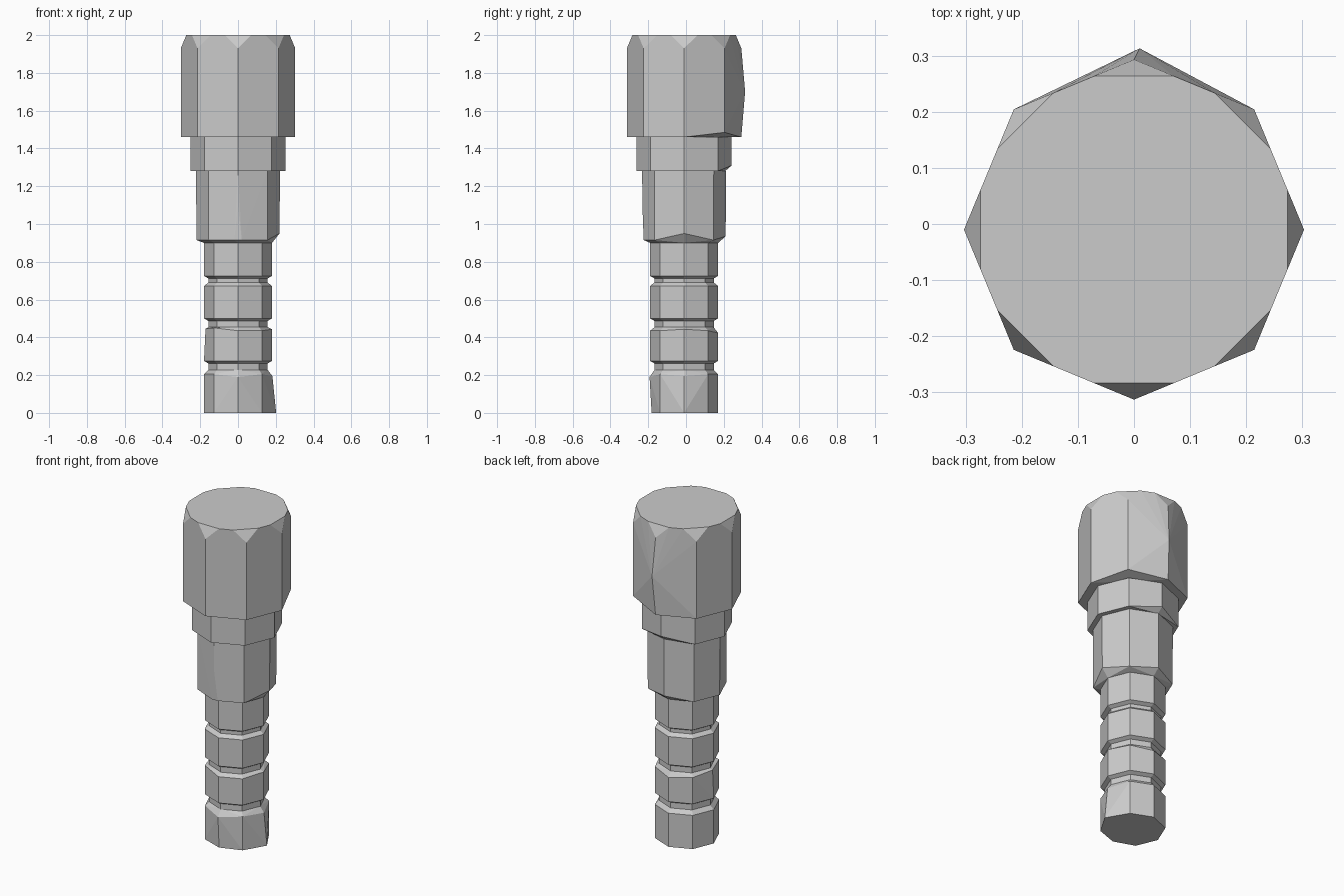
import bpy, bmesh, math
from mathutils import Vector

cube = bpy.data.objects.get("Cube")
if cube:
    bpy.data.objects.remove(cube, do_unlink=True)

grey = bpy.data.materials.new("plain grey")
grey.use_nodes = True
colour = (0.6, 0.6, 0.6, 1)
grey.diffuse_color = colour
grey.node_tree.nodes["Principled BSDF"].inputs["Base Color"].default_value = colour

# Corner numbers, counted anticlockwise from the model's left side
LEFT, BACK_LEFT, BACK, BACK_RIGHT, RIGHT, FRONT_RIGHT, FRONT, FRONT_LEFT = range(8)


def ring(radius, z, moves=None):
    """Octagon of points; moves shifts single corners by (outwards, up)."""
    points = []
    for i in range(8):
        out, up = (moves or {}).get(i, (0, 0))
        a = i * math.pi / 4
        r = radius + out
        points.append(Vector((r * math.cos(a), r * math.sin(a) - 0.01, z + up)))
    return points


def solid(name, *rings):
    """Flat-faced solid wrapped tightly round the given rings."""
    bm = bmesh.new()
    for points in rings:
        for p in points:
            bm.verts.new(p)
    hull = bmesh.ops.convex_hull(bm, input=bm.verts[:])
    loose = {v for v in hull["geom_interior"] + hull["geom_unused"]
             if isinstance(v, bmesh.types.BMVert)}
    bmesh.ops.delete(bm, geom=list(loose), context="VERTS")
    bmesh.ops.dissolve_limit(bm, angle_limit=0.01, verts=bm.verts[:], edges=bm.edges[:])
    bmesh.ops.recalc_face_normals(bm, faces=bm.faces[:])
    mesh = bpy.data.meshes.new(name)
    bm.to_mesh(mesh)
    bm.free()
    mesh.materials.append(grey)
    obj = bpy.data.objects.new(name, mesh)
    bpy.context.collection.objects.link(obj)
    return obj


# Head: octagonal prism with its top corners sliced off and a slight back bulge
shoulder = ring(0.303, 1.93)
top = ring(0.303, 2.0)
sliced = []
for i, p in enumerate(top):
    q = top[(i + 1) % 8]
    sliced += [p.lerp(q, 0.33), p.lerp(q, 0.67)]
bulge = [Vector((0.01, 0.313, 1.7))]
solid("head", ring(0.303, 1.46, {BACK_LEFT: (0, 0.025)}), shoulder, sliced, bulge)

# Collar, with the lower back corner clipped
solid("collar", ring(0.252, 1.28, {BACK: (-0.035, 0)}),
      ring(0.252, 1.46), ring(0.252, 1.31)[BACK:BACK + 1])

# Grip: uneven lower rim and a narrow wedge cut up its front edge
rim = ring(0.22, 0.915, {LEFT: (0, 0.035), BACK: (0, 0.02)})
del rim[FRONT]
wedge = [Vector((x, -0.224, 0.915)) for x in (-0.02, 0.02)]
grip_top = ring(0.222, 1.28)
wedge_tip = [Vector((0, -0.231, 1.1))]
solid("grip", ring(0.18, 0.9), rim, wedge, wedge_tip, grip_top)

# Stem: a core with four drums, each bevelled towards the grooves
solid("stem_core", ring(0.157, 0.1), ring(0.157, 0.95))
drums = (
    ("upper_drum", 0.725, 0.905, {}, {}),
    ("middle_drum", 0.5, 0.672, {}, {}),
    ("lower_drum", 0.275, 0.435, {}, {FRONT_RIGHT: (0, 0.015), RIGHT: (-0.008, 0.01),
                                     BACK: (0, -0.012), LEFT: (0, 0.008)}),
)
for name, low, high, low_moves, high_moves in drums:
    solid(name, ring(0.155, low - 0.014), ring(0.18, low, low_moves),
          ring(0.18, high, high_moves), ring(0.155, high + 0.02))

# Foot: flared to the left at the ground, sloping at the front of its top
solid("foot", ring(0.18, 0, {LEFT: (0.022, 0), FRONT: (-0.008, 0)}),
      ring(0.18, 0.205, {LEFT: (0.002, -0.01), FRONT: (0.003, -0.015)}),
      ring(0.155, 0.23))
